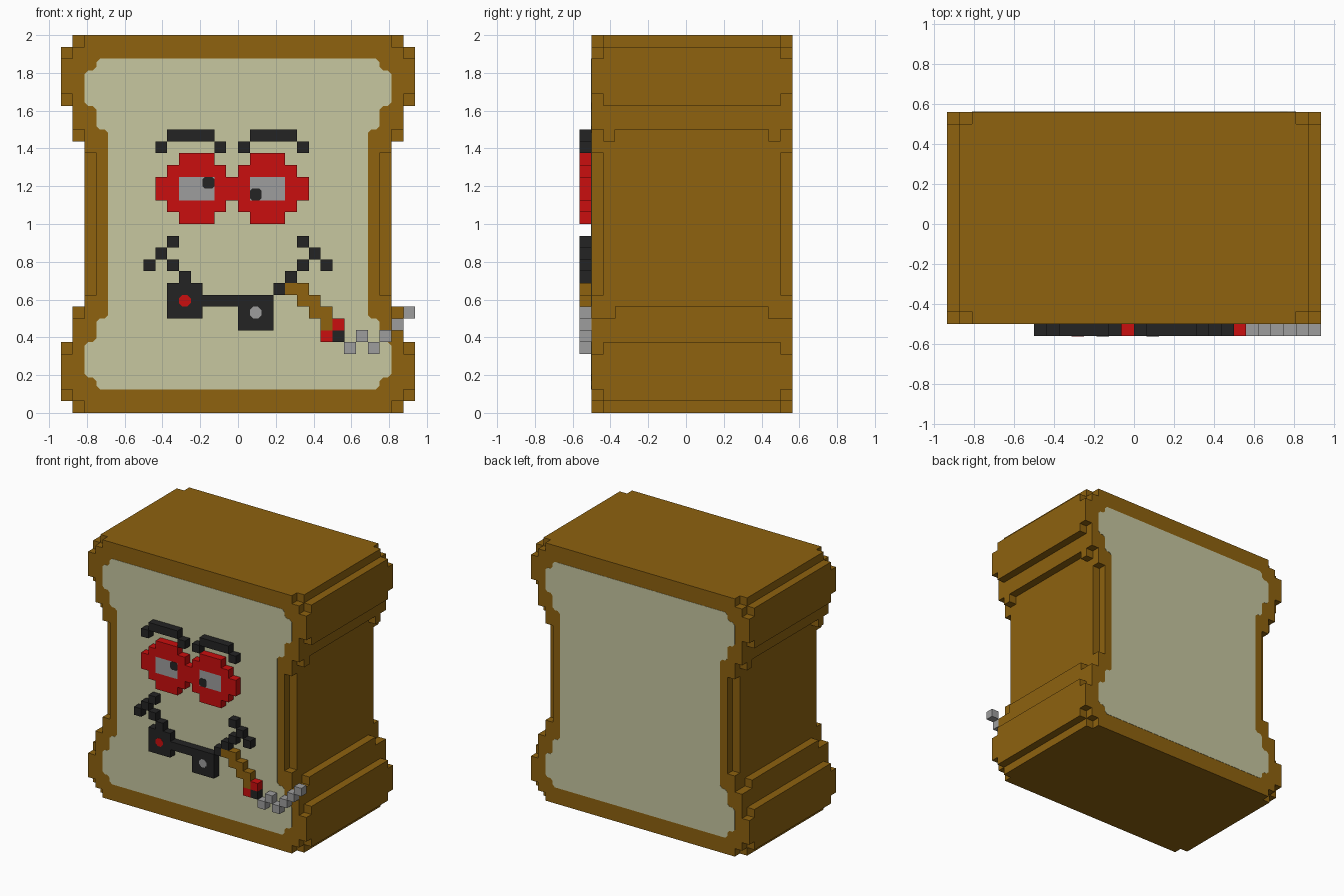
import bpy, bmesh, math
from mathutils import Vector

if "Cube" in bpy.data.objects:
    bpy.data.objects.remove(bpy.data.objects["Cube"], do_unlink=True)

V = 2 / 32          # size of one block
FACE_Y = -9         # block row that holds the facial features


def material(name, rgb):
    lin = [((c / 255 + 0.055) / 1.055) ** 2.4 if c > 10 else c / 255 / 12.92 for c in rgb]
    m = bpy.data.materials.new(name)
    m.use_nodes = True
    m.diffuse_color = (*lin, 1)
    bsdf = m.node_tree.nodes["Principled BSDF"]
    bsdf.inputs["Base Color"].default_value = (*lin, 1)
    bsdf.inputs["Roughness"].default_value = 0.9
    return m


CRUST = material("crust brown", (142, 98, 15))
CREAM = material("crumb cream", (199, 199, 160))
RED = material("red", (202, 14, 14))
BLACK = material("black", (36, 36, 36))
GREY = material("grey", (157, 157, 157))


def finish(bm, name, mat):
    bmesh.ops.recalc_face_normals(bm, faces=bm.faces)
    me = bpy.data.meshes.new(name)
    bm.to_mesh(me)
    bm.free()
    me.materials.append(mat)
    ob = bpy.data.objects.new(name, me)
    bpy.context.collection.objects.link(ob)
    return ob


def blocks(name, cells, mat):
    """Outer skin of a set of grid cells, with flat areas merged."""
    bm = bmesh.new()
    verts = {}
    for c in cells:
        for axis in range(3):
            for side in (0, 1):
                n = list(c)
                n[axis] += 2 * side - 1
                if tuple(n) in cells:
                    continue
                quad = []
                for a, b in ((0, 0), (1, 0), (1, 1), (0, 1)):
                    p = list(c)
                    p[axis] += side
                    p[(axis + 1) % 3] += a
                    p[(axis + 2) % 3] += b
                    p = tuple(p)
                    if p not in verts:
                        verts[p] = bm.verts.new(Vector(p) * V)
                    quad.append(verts[p])
                bm.faces.new(quad if side else quad[::-1])
    bmesh.ops.dissolve_limit(bm, angle_limit=math.radians(1), verts=bm.verts, edges=bm.edges)
    me = bpy.data.meshes.new(name)
    bm.to_mesh(me)
    bm.free()
    me.materials.append(mat)
    ob = bpy.data.objects.new(name, me)
    bpy.context.collection.objects.link(ob)
    return ob


def rects(*boxes):
    """Face cells from (x0, x1, z0, z1) rectangles."""
    return {(x, FACE_Y, z) for x0, x1, z0, z1 in boxes
            for x in range(x0, x1) for z in range(z0, z1)}


def plate(name, outline, y, thick, mat, cut=0.3):
    """Thin plate with every outline corner clipped; coordinates in blocks."""
    pts = []
    for i, p in enumerate(outline):
        p = Vector(p)
        for q in (outline[i - 1], outline[(i + 1) % len(outline)]):
            pts.append(p + (Vector(q) - p).normalized() * cut)
    bm = bmesh.new()
    f = bm.faces.new([bm.verts.new((p.x * V, y, p.y * V)) for p in pts])
    ext = bmesh.ops.extrude_face_region(bm, geom=[f])
    bmesh.ops.translate(bm, vec=(0, thick, 0),
                        verts=[g for g in ext["geom"] if isinstance(g, bmesh.types.BMVert)])
    return finish(bm, name, mat)


def square(x, z):
    return [(x, z), (x + 1, z), (x + 1, z + 1), (x, z + 1)]


# Crust: half widths as (top height, half width), per depth layer
OUTER = [(1, 13), (2, 14), (5, 15), (8, 14), (10, 13), (22, 12), (24, 13),
         (27, 14), (30, 15), (31, 14), (32, 13)]
SECOND = [(1, 14), (6, 15), (8, 14), (23, 13), (26, 14), (31, 15), (32, 14)]
INNER = [(1, 14), (6, 15), (9, 14), (24, 13), (26, 14), (31, 15), (32, 14)]
body = set()
for y in range(-8, 9):
    profile = {0: OUTER, 1: SECOND}.get(min(y + 8, 8 - y), INNER)
    for z in range(32):
        half = next(w for top, w in profile if z < top)
        body |= {(x, y, z) for x in range(-half, half)}
blocks("crust_body", body, CRUST)

# Crumb panels, front and back
HALF = [(12, 2), (12, 3), (13, 3), (13, 6), (12, 6), (12, 8), (11, 8), (11, 24),
        (12, 24), (12, 26), (13, 26), (13, 29), (12, 29), (12, 30)]
crumb = HALF + [(-x, z) for x, z in reversed(HALF)]
plate("front_crumb", crumb, -8 * V, -0.002, CREAM)
plate("back_crumb", crumb, 9 * V, 0.002, CREAM)

# Eyebrows
for name, x in (("right_eyebrow", -7), ("left_eyebrow", 0)):
    blocks(name, rects((x + 1, x + 5, 23, 24), (x, x + 1, 22, 23), (x + 5, x + 6, 22, 23)), BLACK)

# Glasses with lenses and pupils
lenses = {"right_lens": rects((-5, -2, 18, 20)), "left_lens": rects((1, 4, 18, 20))}
frame = rects((-7, 6, 18, 20))
for x in (-6, 0):
    frame |= rects((x, x + 5, 17, 21), (x + 1, x + 4, 16, 22))
blocks("glasses_frame", frame - lenses["right_lens"] - lenses["left_lens"], RED)
for name, cells in lenses.items():
    blocks(name, cells, GREY)
plate("right_pupil", square(-3, 19), FACE_Y * V, -0.002, BLACK, 0.2)
plate("left_pupil", square(1, 18), FACE_Y * V, -0.002, BLACK, 0.2)

# Mouth: cheek creases, then the bar with its two square ends
blocks("right_cheek", rects((-6, -5, 14, 15), (-7, -6, 13, 14), (-8, -7, 12, 13),
                            (-6, -5, 12, 13), (-5, -4, 11, 12)), BLACK)
blocks("left_cheek", rects((5, 6, 14, 15), (6, 7, 13, 14), (7, 8, 12, 13),
                           (5, 6, 12, 13), (4, 5, 11, 12), (3, 4, 10, 11)), BLACK)
blocks("mouth_bar", rects((-6, -3, 8, 11), (-3, 0, 9, 10), (0, 3, 7, 10)), BLACK)
plate("red_stud", square(-5, 9), FACE_Y * V, -0.002, RED)
plate("grey_stud", square(1, 8), FACE_Y * V, -0.002, GREY)

# Cigar, ember and smoke
blocks("cigar", rects((4, 6, 10, 11), (5, 7, 9, 10), (6, 8, 8, 9), (7, 8, 7, 8)), CRUST)
blocks("ember", rects((8, 9, 7, 8), (7, 8, 6, 7)), RED)
blocks("ash", rects((8, 9, 6, 7)), BLACK)
blocks("smoke", rects(*[(9 + i, 10 + i, z, z + 1) for i, z in enumerate((5, 6, 5, 6, 7, 8))]), GREY)
